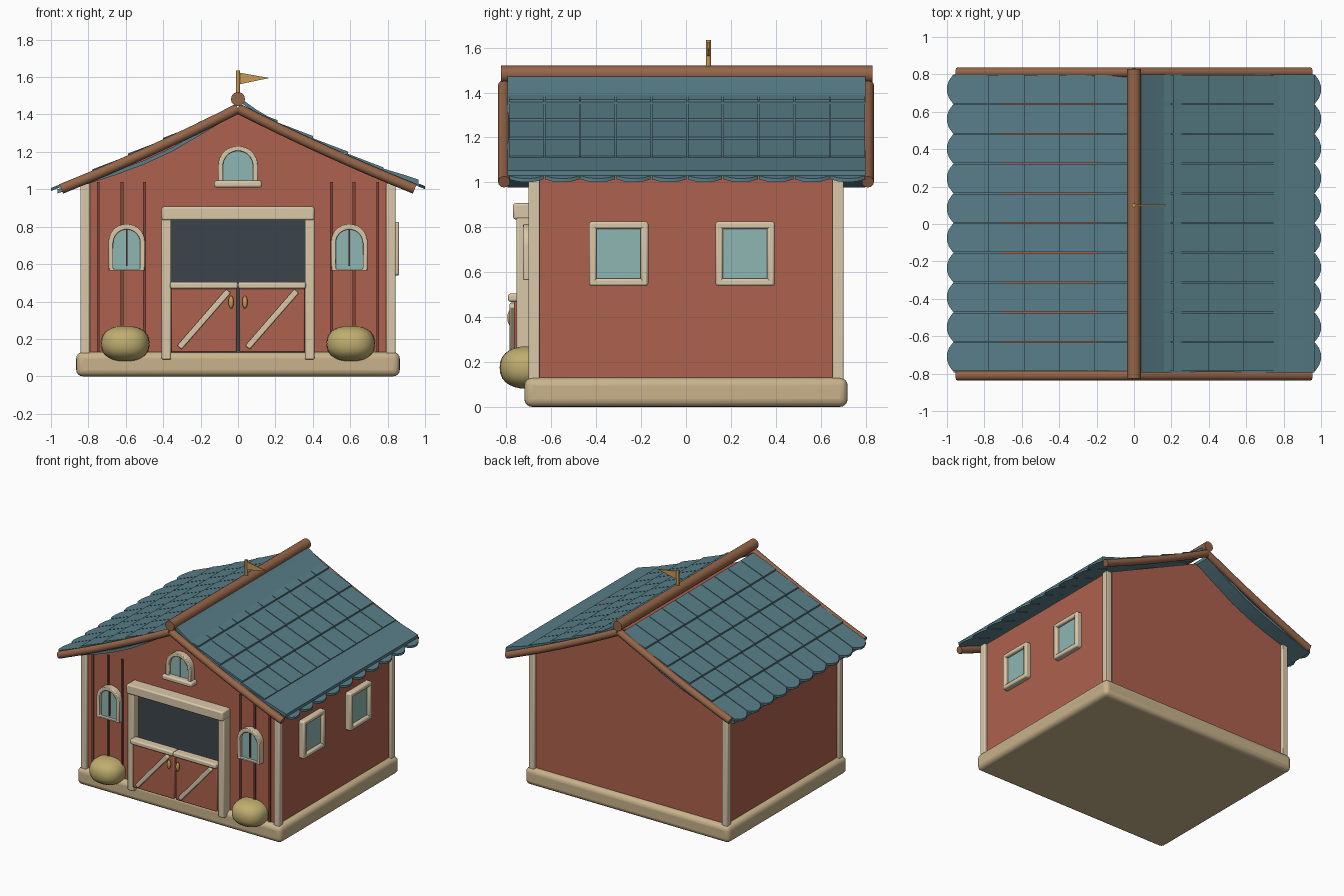
import bpy, bmesh, math
from mathutils import Vector

if "Cube" in bpy.data.objects:
    bpy.data.objects.remove(bpy.data.objects["Cube"])


def mat(name, c):
    m = bpy.data.materials.new(name)
    m.diffuse_color = (*c, 1)
    m.use_nodes = True
    m.node_tree.nodes["Principled BSDF"].inputs["Base Color"].default_value = m.diffuse_color
    return m


RED = mat("barn_red", (0.42, 0.12, 0.075))
DARKRED = mat("dark_red", (0.22, 0.06, 0.04))
CREAM = mat("cream", (0.70, 0.58, 0.40))
STONE = mat("base_tan", (0.58, 0.45, 0.26))
TEAL = mat("roof_teal", (0.10, 0.21, 0.25))
WOOD = mat("wood", (0.30, 0.13, 0.065))
GLASS = mat("glass", (0.27, 0.47, 0.45))
DARK = mat("dark_opening", (0.045, 0.06, 0.07))
HAY = mat("hay", (0.52, 0.42, 0.16))
GOLD = mat("gold", (0.58, 0.33, 0.09))


def add(name, bm, m, bevel=0, seg=2):
    bmesh.ops.recalc_face_normals(bm, faces=bm.faces)
    me = bpy.data.meshes.new(name)
    bm.to_mesh(me)
    bm.free()
    me.materials.append(m)
    o = bpy.data.objects.new(name, me)
    bpy.context.collection.objects.link(o)
    if bevel:
        b = o.modifiers.new("bevel", 'BEVEL')
        b.width, b.segments = bevel, seg
    return o


def box(name, x, y, z, m, bevel=0, seg=2):
    bm = bmesh.new()
    bmesh.ops.create_cube(bm, size=1)
    for v in bm.verts:
        v.co = [(r[0] + r[1]) / 2 + c * (r[1] - r[0]) for r, c in zip((x, y, z), v.co)]
    return add(name, bm, m, bevel, seg)


def slab(bm, lo, hi):
    """Closed solid between two matching loops of points."""
    a, b = [bm.verts.new(p) for p in lo], [bm.verts.new(p) for p in hi]
    bm.faces.new(a)
    bm.faces.new(b[::-1])
    for i in range(len(a)):
        j = (i + 1) % len(a)
        bm.faces.new((a[i], b[i], b[j], a[j]))


def prism(name, pts, y0, y1, m, bevel=0):
    bm = bmesh.new()
    slab(bm, [(x, y0, z) for x, z in pts], [(x, y1, z) for x, z in pts])
    return add(name, bm, m, bevel)


def ring(name, outer, inner, y0, y1, m, bevel=0):
    bm = bmesh.new()
    L = [[bm.verts.new((x, y, z)) for x, z in p] for p, y in
         ((outer, y0), (outer, y1), (inner, y1), (inner, y0))]
    n = len(outer)
    for k in range(4):
        for i in range(n):
            j = (i + 1) % n
            bm.faces.new((L[k][i], L[k][j], L[(k + 1) % 4][j], L[(k + 1) % 4][i]))
    return add(name, bm, m, bevel)


def arch(cx, hw, z0, z1, n=14):
    r = min(hw, z1 - z0)
    return [(cx - hw, z0)] + [(cx - hw * math.cos(math.pi * i / n), z1 - r + r * math.sin(math.pi * i / n))
                              for i in range(n + 1)] + [(cx + hw, z0)]


def tube(name, pts, r, m):
    cu = bpy.data.curves.new(name, 'CURVE')
    cu.dimensions, cu.bevel_depth, cu.bevel_resolution, cu.use_fill_caps = '3D', r, 4, True
    s = cu.splines.new('POLY')
    s.points.add(len(pts) - 1)
    for p, c in zip(s.points, pts):
        p.co = (*c, 1)
    cu.materials.append(m)
    tmp = bpy.data.objects.new("tmp", cu)
    bpy.context.collection.objects.link(tmp)
    me = bpy.data.meshes.new_from_object(tmp.evaluated_get(bpy.context.evaluated_depsgraph_get()))
    bpy.data.objects.remove(tmp)
    o = bpy.data.objects.new(name, me)
    bpy.context.collection.objects.link(o)
    return o


def blob(name, c, r, m, power=1.0):
    bm = bmesh.new()
    bmesh.ops.create_uvsphere(bm, u_segments=24, v_segments=14, radius=1)
    for v in bm.verts:
        v.co = [c[i] + r[i] * math.copysign(abs(v.co[i]) ** power, v.co[i]) for i in range(3)]
    return add(name, bm, m)


# Base, walls and corner posts
box("base", (-.865, .865), (-.72, .72), (0, .13), STONE, .035, 4)
prism("walls", [(-.82, .11), (.82, .11), (.82, 1.03), (0, 1.405), (-.82, 1.03)], -.68, .68, RED)
for sx in (-1, 1):
    for sy in (-1, 1):
        x, y = sx * .817, sy * .677
        box("corner_post", (x - .025, x + .025), (y - .025, y + .025), (.12, 1.03), CREAM, .006)

# Roof: sagging sheet under rows of tiles on each slope
rows = [.02, .2, .39, .575, .765, 1.0]
sag = [(.02, 1.482), (.1, 1.425), (.2, 1.365), (.35, 1.277), (.5, 1.208), (.65, 1.152), (.78, 1.11), (.88, 1.08), (.965, 1.052)]
pitch = 1.59 / 10
for s in (-1, 1):
    drop = 0 if s > 0 else -.052
    prof = [(s * x, z + drop) for x, z in sag] + [(s * x, z + drop - .022) for x, z in sag[::-1]]
    prism("roof_sheet", prof, -.795, .80, TEAL)
    top = 1.457 if s > 0 else 1.447
    bm = bmesh.new()
    for k in range(5):
        a, b = rows[k], rows[k + 1]
        for i in range(10):
            y0 = -.79 + i * pitch + .003
            y1 = y0 + pitch - .006
            d = (y1 - y0)
            if k == 4:
                pl = [(a, y0), (b - .032, y0), (b - .01, y0 + .2 * d), (b, y0 + .4 * d),
                      (b, y0 + .6 * d), (b - .01, y0 + .8 * d), (b - .032, y1), (a, y1)]
            else:
                pl = [(a, y0), (b + .012, y0), (b + .012, y1), (a, y1)]
            up = [(s * x, y, top - .446 * x - .006 + .012 * (x - a) / (b - a)) for x, y in pl]
            slab(bm, [(x, y, z - .016) for x, y, z in up], up)
    add("roof_tiles", bm, TEAL)
    # Gable trims
    for y in (-.81, .81):
        tube("gable_trim", [(s * (.945 * t), y, 1.432 - .43 * t - .05 * t * (1 - t)) for t in
                            [i / 8 for i in range(9)]], .027, WOOD)
tube("ridge_beam", [(0, -.825, 1.482), (0, .83, 1.482)], .038, WOOD)

# Flag
tube("flag_pole", [(0, .1, 1.48), (0, .1, 1.635)], .011, GOLD)
prism("flag", [(0, 1.56), (.168, 1.595), (0, 1.625)], .095, .105, GOLD)

# Front boards
for s in (-1, 1):
    for x in (.748, .62, .5):
        box("batten", (s * x - .007, s * x + .007), (-.69, -.67), (.13, 1.04), DARKRED)

# Door opening and frame
box("door_opening", (-.37, .37), (-.692, -.67), (.12, .85), DARK)
box("door_lintel", (-.408, .408), (-.77, -.67), (.835, .907), CREAM, .01)
for s in (-1, 1):
    box("door_jamb", (s * .383 - .026, s * .383 + .026), (-.755, -.67), (.09, .845), CREAM, .008)
    # Half-height door leaves
    c = s * .182
    box("door_leaf", (c - .175, c + .175), (-.765, -.72), (.13, .475), RED, .006)
    box("door_rail", (c - .181, c + .181), (-.792, -.72), (.468, .505), CREAM, .01)
    d = Vector((.27, .31)).normalized() * .2
    n = Vector((-d.y, d.x)).normalized() * .016
    m0 = Vector((c, .305))
    prism("door_brace", [m0 - d - n, m0 + d - n, m0 + d + n, m0 - d + n], -.785, -.75, CREAM, .006)
    blob("door_handle", (s * .037, -.782, .397), (.014, .014, .034), GOLD)
    # Arched windows beside the door
    x = s * .595
    ring("arch_window_frame", arch(x, .098, .565, .815), arch(x, .072, .575, .785), -.725, -.67, CREAM, .006)
    prism("arch_window_glass", arch(x, .075, .57, .788), -.70, -.67, GLASS)
    box("arch_window_bar", (x - .004, x + .004), (-.71, -.69), (.59, .785), DARKRED)
    # Hay bales
    blob("hay_bale", (x + s * .008, -.70, .175), (.13, .13, .095), HAY, .85)

# Gable window with sill
ring("gable_window_frame", arch(0, .107, 1.03, 1.232), arch(0, .08, 1.04, 1.205), -.725, -.67, CREAM, .006)
prism("gable_window_glass", arch(0, .083, 1.035, 1.208), -.70, -.67, GLASS)
box("gable_window_bar", (-.004, .004), (-.705, -.69), (1.04, 1.2), GLASS)
box("gable_window_sill", (-.127, .127), (-.745, -.67), (1.01, 1.046), CREAM, .01)

# Square windows on the right wall
for y in (-.3, .263):
    z = .682
    for t in (-1, 1):
        yy, zz = y + t * .115, z + t * .127
        box("side_window_stile", (.81, .862), (yy - .017, yy + .017), (z - .142, z + .142), CREAM, .01)
        box("side_window_rail", (.81, .862), (y - .13, y + .13), (zz - .017, zz + .017), CREAM, .01)
    box("side_window_glass", (.81, .838), (y - .11, y + .11), (z - .12, z + .12), GLASS)

# Smooth rounded parts, keep edges sharp
bpy.ops.object.select_all(action='SELECT')
bpy.context.view_layer.objects.active = bpy.data.objects["walls"]
bpy.ops.object.shade_smooth_by_angle(angle=math.radians(35))
